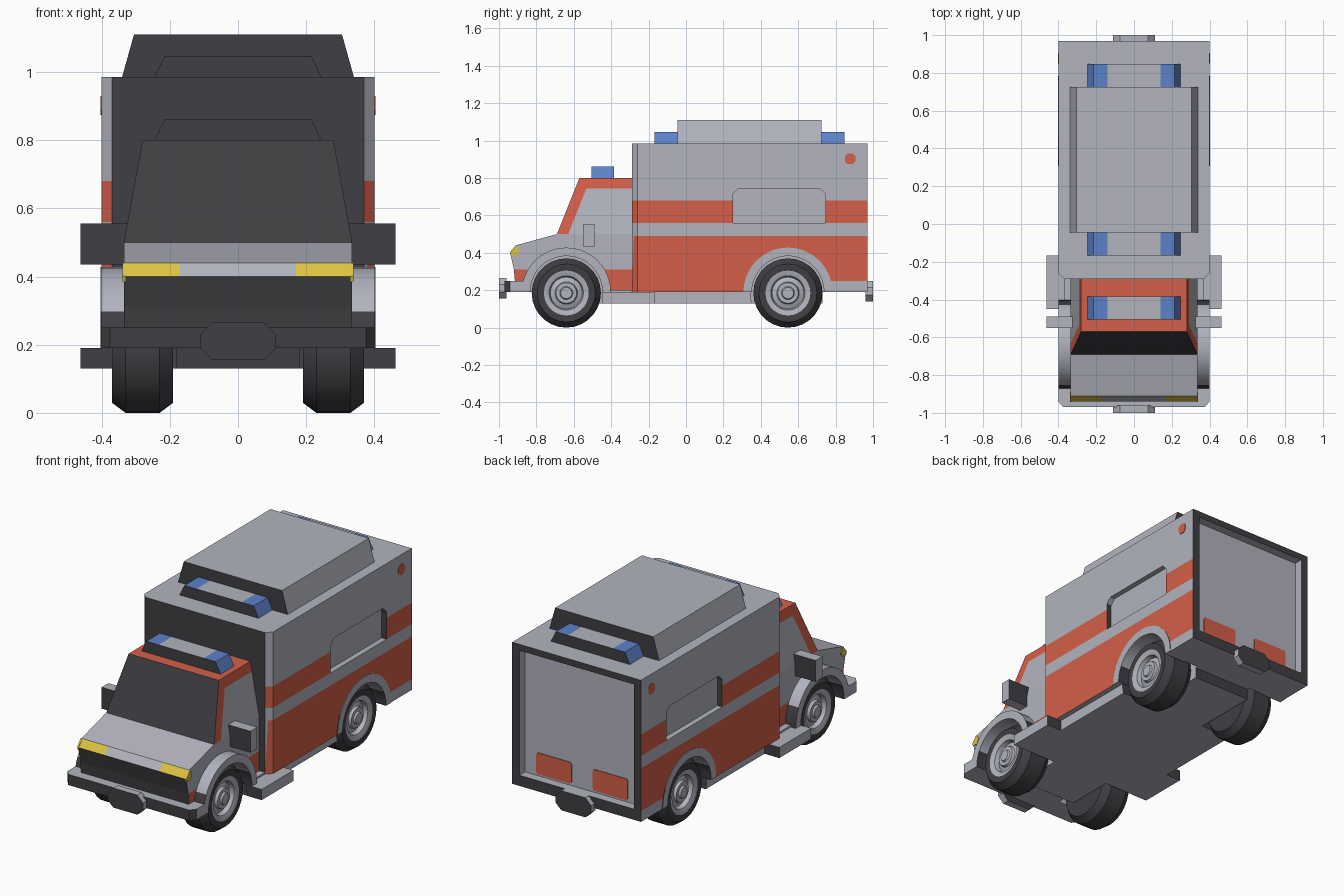
import bpy, bmesh, math
from mathutils import Vector

if "Cube" in bpy.data.objects:
    bpy.data.objects.remove(bpy.data.objects["Cube"])

# Flat colours
COLOURS = [("light_grey", (0.445, 0.455, 0.515)), ("charcoal", (0.050, 0.049, 0.056)),
           ("orange_red", (0.655, 0.115, 0.065)), ("beacon_blue", (0.107, 0.225, 0.58)),
           ("lamp_yellow", (0.73, 0.55, 0.055))]
MATS = []
for n, c in COLOURS:
    m = bpy.data.materials.new(n)
    m.diffuse_color = (*c, 1)
    m.use_nodes = True
    m.node_tree.nodes["Principled BSDF"].inputs["Base Color"].default_value = m.diffuse_color
    MATS.append(m)
GREY, DARK, ORANGE, BLUE, YELLOW = range(5)
AXES = {"x": lambda p, q, t: (t, p, q), "y": lambda p, q, t: (p, t, q), "z": lambda p, q, t: (p, q, t)}


def prism(bm, pts, lo, hi, axis):
    """Extrude a closed outline along an axis."""
    f = AXES[axis]
    a = [bm.verts.new(f(p, q, lo)) for p, q in pts]
    b = [bm.verts.new(f(p, q, hi)) for p, q in pts]
    n = len(pts)
    faces = [bm.faces.new(a), bm.faces.new(b)]
    for i in range(n):
        faces.append(bm.faces.new((a[i], a[(i + 1) % n], b[(i + 1) % n], b[i])))
    bmesh.ops.recalc_face_normals(bm, faces=faces)


def rect(p0, p1, q0, q1):
    return [(p0, q0), (p1, q0), (p1, q1), (p0, q1)]


def octagon(p0, p1, q0, q1, c):
    return [(p0 + c, q0), (p1 - c, q0), (p1, q0 + c), (p1, q1 - c),
            (p1 - c, q1), (p0 + c, q1), (p0, q1 - c), (p0, q0 + c)]


def arc(cy, cz, r, a0, a1, n):
    return [(cy + r * math.cos(a0 + (a1 - a0) * i / n), cz + r * math.sin(a0 + (a1 - a0) * i / n))
            for i in range(n + 1)]


def new_object(name, bm):
    me = bpy.data.meshes.new(name)
    bm.to_mesh(me)
    bm.free()
    ob = bpy.data.objects.new(name, me)
    bpy.context.collection.objects.link(ob)
    return ob


def finish(name, bm, rule, cuts=(), cutters=(), smooth=0):
    """Cut with helpers, split along planes, then colour faces by rule(centre, normal)."""
    ob = new_object(name, bm)
    bm = bmesh.new()
    if cutters:
        for c in cutters:
            mod = ob.modifiers.new("cut", "BOOLEAN")
            mod.operation, mod.solver, mod.object = "DIFFERENCE", "EXACT", c
        bpy.context.view_layer.update()
        ev = ob.evaluated_get(bpy.context.evaluated_depsgraph_get())
        bm.from_mesh(ev.to_mesh())
        ob.modifiers.clear()
        bmesh.ops.triangulate(bm, faces=bm.faces[:])
    else:
        bm.from_mesh(ob.data)
    for co, no in cuts:
        bmesh.ops.bisect_plane(bm, geom=bm.verts[:] + bm.edges[:] + bm.faces[:],
                               plane_co=co, plane_no=no, dist=1e-5)
    bm.normal_update()
    for m in MATS:
        ob.data.materials.append(m)
    for f in bm.faces:
        f.material_index = rule(f.calc_center_median(), f.normal) if callable(rule) else rule
        f.smooth = smooth > 0
    bm.to_mesh(ob.data)
    bm.free()
    if smooth:
        ob.data.set_sharp_from_angle(angle=math.radians(smooth))
    return ob


def simple(name, pts, lo, hi, axis, rule, cuts=(), cutters=(), smooth=0):
    bm = bmesh.new()
    prism(bm, pts, lo, hi, axis)
    return finish(name, bm, rule, cuts, cutters, smooth)


def dark_ends(c, n):
    return DARK if abs(n.y) > 0.8 else GREY


def at_z(*zs):
    return [((0, 0, z), (0, 0, 1)) for z in zs]


WHEELS = {"front": -0.64, "rear": 0.545}
SIDES = {"right": 1, "left": -1}

# Helpers: wheel wells, side window recesses and rear door recess
bm = bmesh.new()
for wy in WHEELS.values():
    for s in SIDES.values():
        prism(bm, arc(wy, 0.185, 0.2, 0, 2 * math.pi, 32)[:-1], s * 0.18, s * 0.5, "x")
wells = new_object("wheel_well_cutter", bm)
bm = bmesh.new()
window = [(0.25, 0.56), (0.745, 0.56), (0.745, 0.715), (0.715, 0.745), (0.28, 0.745), (0.25, 0.715)]
for s in SIDES.values():
    prism(bm, window, s * 0.37, s * 0.5, "x")
prism(bm, rect(-0.355, 0.355, 0.25, 0.95), 0.92, 1.1, "y")
recesses = new_object("recess_cutter", bm)


# Rear box body with stripes
def box_rule(c, n):
    if abs(n.y) > 0.8:
        return GREY if 0.9 < c.y < 0.95 else DARK
    if abs(n.x) < 0.5 or abs(c.x) < 0.375 or (c.y > 0.7 and c.z < 0.25):
        return GREY
    return ORANGE if c.z < 0.49 or 0.56 < c.z < 0.68 else GREY


simple("box_body", [(-0.4, 0.97), (0.4, 0.97), (0.4, -0.26), (0.37, -0.29), (-0.37, -0.29), (-0.4, -0.26)],
       0.19, 0.985, "z", box_rule, at_z(0.25, 0.49, 0.56, 0.68) + [((0, 0.7, 0), (0, 1, 0))],
       (wells, recesses))


# Lower cab and hood
def cab_rule(c, n):
    if c.y < -0.9 and n.y < -0.5:
        if c.z > 0.4:
            return YELLOW if abs(c.x) > 0.17 else GREY
        return DARK
    return ORANGE if abs(n.x) > 0.5 and abs(c.x) > 0.3 and c.z < 0.31 else GREY


simple("cab_lower", [(-0.28, 0.19), (-0.28, 0.5), (-0.69, 0.5), (-0.91, 0.44), (-0.94, 0.4),
                     (-0.92, 0.31), (-0.91, 0.19)], -0.335, 0.335, "x", cab_rule,
       at_z(0.31) + [((x, 0, 0), (1, 0, 0)) for x in (-0.17, 0.17)], (wells,))


# Upper cab: dark windscreen, orange roof and pillars
def top_rule(c, n):
    if n.y < -0.5:
        return DARK
    behind = c.y > -0.63 + (c.z - 0.5) * 0.4
    return GREY if abs(n.x) > 0.5 and c.z < 0.745 and behind else ORANGE


bm = bmesh.new()
prism(bm, [(-0.28, 0.5), (-0.28, 0.8), (-0.57, 0.8), (-0.69, 0.5)], -0.335, 0.335, "x")
for v in bm.verts:
    if v.co.z > 0.7:
        v.co.x *= 0.28 / 0.335
finish("cab_upper", bm, top_rule, at_z(0.745) + [((0, -0.63, 0.5), Vector((0, 1, -0.4)).normalized())])

# Chassis and front bumper
simple("chassis", rect(-0.37, 0.37, -0.72, 0.73), 0.13, 0.2, "z", dark_ends, (), (wells,))
simple("front_bumper", [(-0.4, -0.75), (-0.4, -0.94), (-0.375, -0.97), (0.375, -0.97), (0.4, -0.94), (0.4, -0.75)],
       0.19, 0.25, "z", lambda c, n: DARK if n.y < -0.6 else GREY, (), (wells,))
simple("front_plate", octagon(-0.11, 0.11, 0.155, 0.265, 0.035), -1.0, -0.96, "y", dark_ends)
simple("rear_plate", octagon(-0.11, 0.11, 0.14, 0.25, 0.035), 0.96, 1.0, "y", dark_ends)

# Roof hatch and light bars
simple("roof_hatch", [(-0.34, 0.985), (0.34, 0.985), (0.305, 1.11), (-0.305, 1.11)],
       -0.045, 0.725, "y", dark_ends)


def bar_rule(c, n):
    if abs(n.y) > 0.8:
        return DARK
    return BLUE if abs(c.x) > 0.14 else GREY


for name, y0, y1, z in (("cab", -0.505, -0.385, 0.8), ("box_front", -0.168, -0.045, 0.985),
                        ("box_rear", 0.725, 0.848, 0.985)):
    simple(name + "_light_bar", [(-0.245, z), (0.245, z), (0.215, z + 0.062), (-0.215, z + 0.062)],
           y0, y1, "y", bar_rule, [((x, 0, 0), (1, 0, 0)) for x in (-0.14, 0.14)])

# Parts repeated on both sides
for side, s in SIDES.items():
    simple(side + "_mirror", rect(-0.55, -0.49, 0.435, 0.555), s * 0.31, s * 0.462, "x", dark_ends)
    simple(side + "_step", rect(-0.45, -0.168, 0.13, 0.19), s * 0.365, s * 0.462, "x", dark_ends)
    simple(side + "_headlight_wrap", [(-0.942, 0.402), (-0.911, 0.44), (-0.89, 0.41), (-0.905, 0.385), (-0.937, 0.385)],
           s * 0.33, s * 0.339, "x", YELLOW)
    simple(side + "_marker", octagon(0.85, 0.906, 0.874, 0.93, 0.014), s * 0.396, s * 0.403, "x", ORANGE)
    simple(side + "_door_panel", octagon(0.065, 0.285, 0.26, 0.38, 0.01) if s > 0
           else octagon(-0.285, -0.065, 0.26, 0.38, 0.01), 0.917, 0.924, "y", ORANGE)
    for end, wy in WHEELS.items():
        # Wheel arch band
        ring = arc(wy, 0.19, 0.238, 0, math.pi, 20) + arc(wy, 0.19, 0.193, math.pi, 0, 20)
        simple(f"{end}_{side}_arch", ring, s * 0.27, s * (0.4 if end == "front" else 0.403), "x",
               lambda c, n: DARK if abs(n.y) > 0.87 else GREY, smooth=30)
        # Lathed tyre and rim
        profile = [(0.19, 0), (0.19, 0.155), (0.23, 0.185), (0.33, 0.185), (0.37, 0.155), (0.37, 0.12),
                   (0.36, 0.092), (0.335, 0.085), (0.345, 0.06), (0.36, 0.055), (0.36, 0.035), (0.37, 0.03), (0.37, 0)]
        bm = bmesh.new()
        vs = [bm.verts.new((s * x, 0, r)) for x, r in profile]
        es = [bm.edges.new(e) for e in zip(vs, vs[1:])]
        bmesh.ops.spin(bm, geom=vs + es, cent=(0, 0, 0), axis=(1, 0, 0), angle=2 * math.pi, steps=28)
        bmesh.ops.remove_doubles(bm, verts=bm.verts[:], dist=1e-5)
        bmesh.ops.recalc_face_normals(bm, faces=bm.faces[:])
        ob = finish(f"{end}_{side}_wheel", bm,
                    lambda c, n: GREY if abs(c.x) > 0.33 and math.hypot(c.y, c.z) < 0.119 else DARK, smooth=30)
        ob.location = (0, wy, 0.185)

# Remove helpers
for c in (wells, recesses):
    bpy.data.objects.remove(c)
